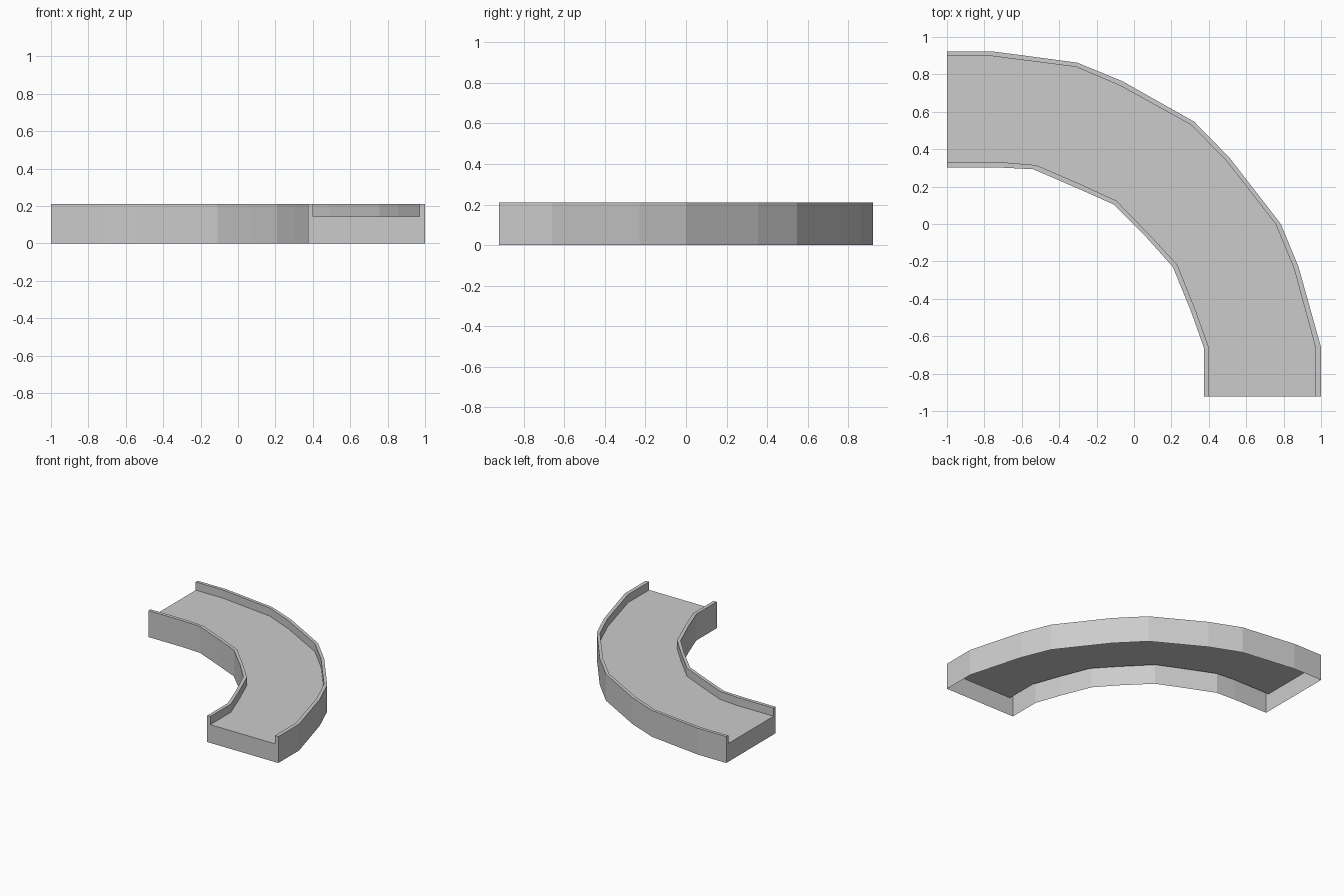
import bpy, bmesh

if "Cube" in bpy.data.objects:
    bpy.data.objects.remove(bpy.data.objects["Cube"])

FLOOR, TOP = 0.145, 0.21

# Plan outlines of the two side rails, from the left end round to the front end
outer_face = [(-1, .922), (-.75, .922), (-.305, .863), (-.065, .765), (.322, .547),
              (.51, .355), (.785, 0), (.88, -.23), (1, -.66), (1, -.922)]
outer_lip = [(-1, .897), (-.755, .897), (-.31, .84), (-.075, .74), (.305, .53),
             (.49, .343), (.757, 0), (.855, -.237), (.97, -.66), (.97, -.922)]
inner_lip = [(-1, .328), (-.68, .328), (-.523, .315), (-.285, .212), (-.095, .125),
             (.1, -.075), (.233, -.22), (.327, -.455), (.402, -.665), (.402, -.922)]
inner_face = [(-1, .301), (-.70, .301), (-.54, .293), (-.3, .19), (-.11, .105),
              (.07, -.075), (.208, -.23), (.302, -.46), (.375, -.665), (.375, -.922)]

# Channel cross-section: which outline each point follows, and its height
section = [(outer_face, 0), (outer_face, TOP), (outer_lip, TOP), (outer_lip, FLOOR),
           (inner_lip, FLOOR), (inner_lip, TOP), (inner_face, TOP), (inner_face, 0)]

bm = bmesh.new()
rows = [[bm.verts.new((*line[i], z)) for line, z in section]
        for i in range(len(outer_face))]

# Skin along the curve, open underneath
for a, b in zip(rows, rows[1:]):
    for k in range(len(section) - 1):
        bm.faces.new((a[k], a[k + 1], b[k + 1], b[k]))

# End plates
bm.faces.new(rows[0][::-1])
bm.faces.new(rows[-1])

mesh = bpy.data.meshes.new("curved_channel")
bm.to_mesh(mesh)
bm.free()
channel = bpy.data.objects.new("curved_channel", mesh)
bpy.context.collection.objects.link(channel)
